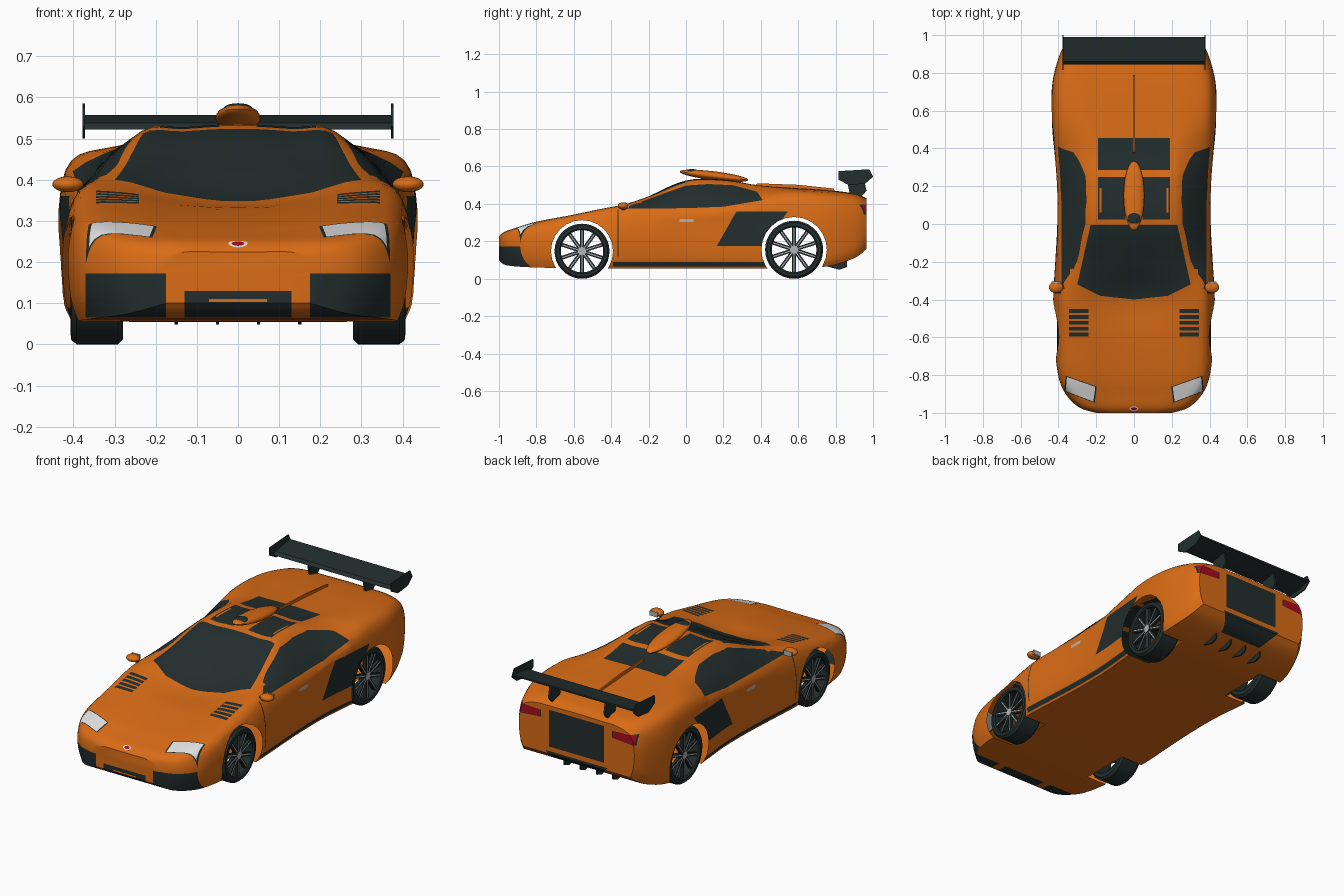
import bpy, bmesh
from math import sin, cos, pi, radians
from mathutils import Vector, Matrix

cube = bpy.data.objects.get("Cube")
if cube:
    bpy.data.objects.remove(cube, do_unlink=True)


def material(name, rgb, rough=0.5):
    m = bpy.data.materials.new(name)
    m.use_nodes = True
    m.diffuse_color = (*rgb, 1)
    node = m.node_tree.nodes["Principled BSDF"]
    node.inputs["Base Color"].default_value = (*rgb, 1)
    node.inputs["Roughness"].default_value = rough
    return m


ORANGE = material("orange paint", (.7, .15, .008))
DARK = material("dark trim", (.017, .027, .027))
WHITE = material("lamp white", (.75, .75, .75))
SILVER = material("silver metal", (.45, .45, .45))
RED = material("lamp red", (.4, .003, .015))
PALETTE = [ORANGE, DARK, WHITE, SILVER, RED]


def finish(name, bm, mats, smooth=True):
    bmesh.ops.recalc_face_normals(bm, faces=bm.faces)
    mesh = bpy.data.meshes.new(name)
    bm.to_mesh(mesh)
    bm.free()
    ob = bpy.data.objects.new(name, mesh)
    bpy.context.collection.objects.link(ob)
    for m in mats:
        mesh.materials.append(m)
    if smooth:
        bpy.ops.object.select_all(action='DESELECT')
        ob.select_set(True)
        bpy.context.view_layer.objects.active = ob
        bpy.ops.object.shade_smooth_by_angle(angle=radians(35))
    return ob


def skin(bm, rings, loop=False):
    """Join closed rings of points with quads."""
    rows = [[bm.verts.new(p) for p in ring] for ring in rings]
    for a, b in zip(rows, rows[1:] + (rows[:1] if loop else [])):
        for i in range(len(a)):
            j = (i + 1) % len(a)
            bm.faces.new((a[i], a[j], b[j], b[i]))
    return rows


def spline(pts, steps, first=None):
    """Catmull-Rom curve through points of any dimension."""
    p = [Vector(q) for q in pts]
    p = [Vector(first) if first else p[0]] + p + [p[-1]]
    out = []
    for a, b, c, d in zip(p, p[1:], p[2:], p[3:]):
        for k in range(steps):
            t = k / steps
            out.append(b + (c - a) * t / 2 + (a * 2 - b * 5 + c * 4 - d) * t * t / 2
                       + (b * 3 - a - c * 3 + d) * t ** 3 / 2)
    return out + [p[-2]]


# Body stations: y, centre z, roof edge x z, belt x z, widest x z, floor z
STATIONS = [
    (-1, .225, .12, .225, .17, .215, .2, .18, .1),
    (-.97, .25, .18, .25, .26, .24, .29, .2, .075),
    (-.9, .27, .24, .275, .33, .265, .36, .2, .065),
    (-.8, .295, .27, .305, .37, .29, .4, .22, .06),
    (-.6, .328, .27, .342, .38, .33, .42, .23, .055),
    (-.39, .35, .29, .383, .385, .37, .425, .25, .055),
    (-.2, .44, .275, .435, .385, .375, .415, .27, .055),
    (0, .525, .24, .51, .385, .375, .405, .28, .055),
    (.2, .53, .235, .515, .39, .385, .405, .29, .055),
    (.38, .5, .25, .493, .4, .415, .42, .3, .055),
    (.55, .488, .3, .48, .405, .445, .435, .32, .055),
    (.75, .475, .3, .468, .4, .44, .43, .33, .065),
    (.9, .455, .28, .45, .36, .42, .39, .33, .11),
    (.965, .43, .25, .425, .33, .395, .355, .32, .16)]


def section(s):
    y, zc, xr, zr, xb, zb, xw, zw, zs = s
    half = spline([(0, zc), (xr * .55, zc * .6 + zr * .4), (xr, zr), (xb, zb), (xw, zw),
                   (xw - .004, zs + .06), (xw - .025, zs)], 4, (-xr * .55, zr))
    ring = half + [Vector((-p.x, p.y)) for p in reversed(half[1:])]
    return [(p.x, y, p.y) for p in ring]


body = bmesh.new()
rows = skin(body, [section(s) for s in spline(STATIONS, 5)])
body.faces.new(rows[0])
body.faces.new(rows[-1])
bmesh.ops.recalc_face_normals(body, faces=body.faces)


def cut(mat, poly, axis, sign=1, limit=.15):
    """Cut a convex outline into the body skin along an axis; colour it, or open it if mat is None."""
    u, v = [k for k in range(3) if k != axis]
    area = sum(a[0] * b[1] - b[0] * a[1] for a, b in zip(poly, poly[1:] + poly[:1]))
    if area < 0:
        poly = poly[::-1]
    box = [(k, min(p[i] for p in poly), max(p[i] for p in poly)) for i, k in enumerate((u, v))]
    body.normal_update()
    region = [f for f in body.faces if f.normal[axis] * sign > limit
              and all(min(w.co[k] for w in f.verts) < hi and max(w.co[k] for w in f.verts) > lo
                      for k, lo, hi in box)]
    for a, b in zip(poly, poly[1:] + poly[:1]):
        co, no = Vector((0, 0, 0)), Vector((0, 0, 0))
        co[u], co[v] = a
        no[u], no[v] = b[1] - a[1], a[0] - b[0]
        no.normalize()
        geom = set(region)
        for f in region:
            geom.update(f.edges, f.verts)
        res = bmesh.ops.bisect_plane(body, geom=list(geom), dist=1e-5, plane_co=co, plane_no=no)
        region = [f for f in res["geom"] if isinstance(f, bmesh.types.BMFace)
                  and (f.calc_center_median() - co).dot(no) < 0]
    if mat is None:
        bmesh.ops.delete(body, geom=region, context='FACES')
    else:
        for f in region:
            f.material_index = PALETTE.index(mat)


def cut_pair(mat, poly, axis, sign=1, limit=.15):
    for s in (1, -1):
        if axis == 0:
            cut(mat, poly, 0, s, limit)
        else:
            cut(mat, [(p[0] * s, p[1]) for p in poly], axis, sign, limit)


def rect(a, b, c, d):
    return [(a, c), (b, c), (b, d), (a, d)]


def oval(cu, cv, ru, rv, n=24):
    return [(cu + ru * cos(2 * pi * i / n), cv + rv * sin(2 * pi * i / n)) for i in range(n)]


def grow(poly, k):
    c = sum((Vector(p) for p in poly), Vector((0, 0))) / len(poly)
    return [tuple(c + (Vector(p) - c) * k) for p in poly]


# Windscreen, side glass and engine windows
cut(DARK, [(-.3, -.32), (-.18, -.38), (0, -.4), (.18, -.38), (.3, -.32), (.23, -.005), (-.23, -.005)], 2)
cut_pair(DARK, [(-.34, .375), (-.12, .455), (0, .498), (.12, .506), (.25, .5), (.38, .465),
                (.41, .42), (.2, .385), (0, .377)], 0, limit=.3)
cut_pair(DARK, rect(.045, .19, .025, .25), 2)
cut(DARK, rect(-.19, .19, .285, .455), 2)
cut_pair(ORANGE, rect(.172, .182, .06, .19), 2)

# Side intakes, sills, door seams and handles
cut_pair(DARK, [(.165, .175), (.41, .175), (.545, .36), (.27, .36)], 0)
cut_pair(DARK, rect(-.39, .43, .066, .09), 0)
cut_pair(DARK, rect(-.367, -.361, .12, .37), 0)
cut_pair(SILVER, rect(-.035, .04, .303, .32), 0)

# Headlights, bonnet slats and nose spot
lamp = [(.362, -.885), (.355, -.81), (.205, -.862), (.215, -.94)]
cut_pair(DARK, grow(lamp, 1.1), 2, limit=.05)
cut_pair(WHITE, lamp, 2, limit=.05)
for i in range(5):
    y = -.595 + i * .031
    cut_pair(DARK, rect(.24, .345, y, y + .02), 2)
cut(WHITE, oval(0, -.978, .024, .012, 12), 2)
cut(RED, oval(0, -.978, .016, .008, 12), 2)

# Front bumper openings
cut_pair(DARK, rect(.175, .37, .065, .172), 1, -1, .08)
cut(DARK, rect(-.13, .13, .06, .13), 1, -1, .08)
cut(ORANGE, rect(-.07, .07, .103, .11), 1, -1)

# Rear panel, diffuser and tail lights
cut(DARK, rect(-.17, .17, .2, .405), 1)
cut(DARK, [(-.19, .175), (.19, .175), (.13, .1), (-.13, .1)], 1, limit=.05)
tail = [(.225, .355), (.355, .345), (.355, .395), (.225, .39)]
cut_pair(DARK, grow(tail, 1.1), 1, limit=.05)
cut_pair(RED, tail, 1, limit=.05)

# Open wheel arches
AXLES = [("front", -.556, .147, .166), ("rear", .578, .155, .175)]
for _, y, r, arch in AXLES:
    cut_pair(None, oval(y, r, arch, arch), 0, limit=.03)
    cut_pair(None, rect(.265, .5, y - .14, y + .14), 2, -1)
mesh_body = finish("body_shell", body, PALETTE)


def prism(name, mat, poly, x0, x1):
    """Side outline in y, z extruded from x0 to x1."""
    bm = bmesh.new()
    ends = skin(bm, [[(x, *p) for p in poly] for x in (x0, x1)])
    for e in ends:
        bm.faces.new(e)
    return finish(name, bm, [mat], False)


def ellipsoid(name, mat, centre, radii, tilt=0):
    bm = bmesh.new()
    bmesh.ops.create_uvsphere(bm, u_segments=24, v_segments=14, radius=1)
    m = Matrix.Translation(centre) @ Matrix.Rotation(tilt, 4, 'X') @ Matrix.Diagonal((*radii, 1))
    bm.transform(m)
    return finish(name, bm, [mat])


# Roof scoop with its mouth, and the spine fin
ellipsoid("roof_scoop", ORANGE, (0, .15, .55), (.055, .185, .024), radians(-7))
ellipsoid("scoop_mouth", DARK, (0, .03, .572), (.036, .04, .014))
prism("spine_fin", ORANGE, [(.36, .48), (.38, .51), (.6, .502), (.79, .482), (.79, .45)], -.004, .004)

# Rear wing
prism("wing_blade", DARK, [(.845, .522), (.86, .538), (.99, .557), (.99, .548), (.9, .526)], -.375, .375)
plate = [(.815, .53), (.815, .575), (.98, .585), (1, .545), (.96, .51), (.87, .5)]
strut = [(.86, .53), (.95, .54), (.965, .47), (.93, .43), (.88, .43)]
for side, s in (("left", 1), ("right", -1)):
    prism(side + "_wing_endplate", DARK, plate, s * .372, s * .378)
    prism(side + "_wing_strut", DARK, strut, s * .165, s * .177)
    # Door mirror
    ellipsoid(side + "_mirror", ORANGE, (s * .413, -.335, .389), (.038, .03, .019))
    prism(side + "_mirror_glass", SILVER, rect(-.312, -.304, .376, .402), s * .39, s * .438)
    prism(side + "_mirror_stalk", DARK, rect(-.345, -.325, .365, .385), s * .36, s * .39)
    # Diffuser fins
    for i, x in enumerate((.05, .15)):
        prism(f"{side}_diffuser_fin_{i + 1}", DARK, [(.74, .07), (.86, .1), (.86, .062), (.82, .048)],
              s * x - .004, s * x + .004)

# Wheels: open rim and tyre, spokes and hub, turned around the x axis
TYRE = [(.28, .78), (.28, .92), (.292, 1), (.392, 1), (.405, .93), (.407, .82), (.4, .77)]


def wheel(name, s, y, r):
    hub = Matrix.Translation((0, y, r))
    bm = bmesh.new()
    skin(bm, [[hub @ Vector((s * x, q * r * cos(a), q * r * sin(a))) for x, q in TYRE]
              for a in (2 * pi * i / 36 for i in range(36))], True)
    finish(name + "_tyre", bm, [DARK])
    bm = bmesh.new()

    def bar(size, place, index):
        made = bmesh.ops.create_cube(bm, size=1, matrix=place @ Matrix.Diagonal((*size, 1)))
        for f in {f for v in made["verts"] for f in v.link_faces}:
            f.material_index = index

    for i in range(10):
        turn = hub @ Matrix.Rotation(2 * pi * i / 10, 4, 'X')
        mid = Vector((s * .385, 0, r * .42))
        bar((.016, .02, r * .74), turn @ Matrix.Translation(mid), 0)
        bar((.006, .005, r * .7), turn @ Matrix.Translation(mid + Vector((s * .008, 0, 0))), 1)
    made = bmesh.ops.create_cone(bm, segments=20, radius1=.022, radius2=.022, depth=.03, cap_ends=True,
                                 matrix=hub @ Matrix.Translation((s * .384, 0, 0))
                                 @ Matrix.Rotation(pi / 2, 4, 'Y'))
    for f in {f for v in made["verts"] for f in v.link_faces}:
        f.material_index = 1 if abs(f.normal.x) > .5 else 0
    finish(name + "_spokes", bm, [DARK, SILVER], False)


for end, y, r, _ in AXLES:
    wheel(end + "_left_wheel", 1, y, r)
    wheel(end + "_right_wheel", -1, y, r)
